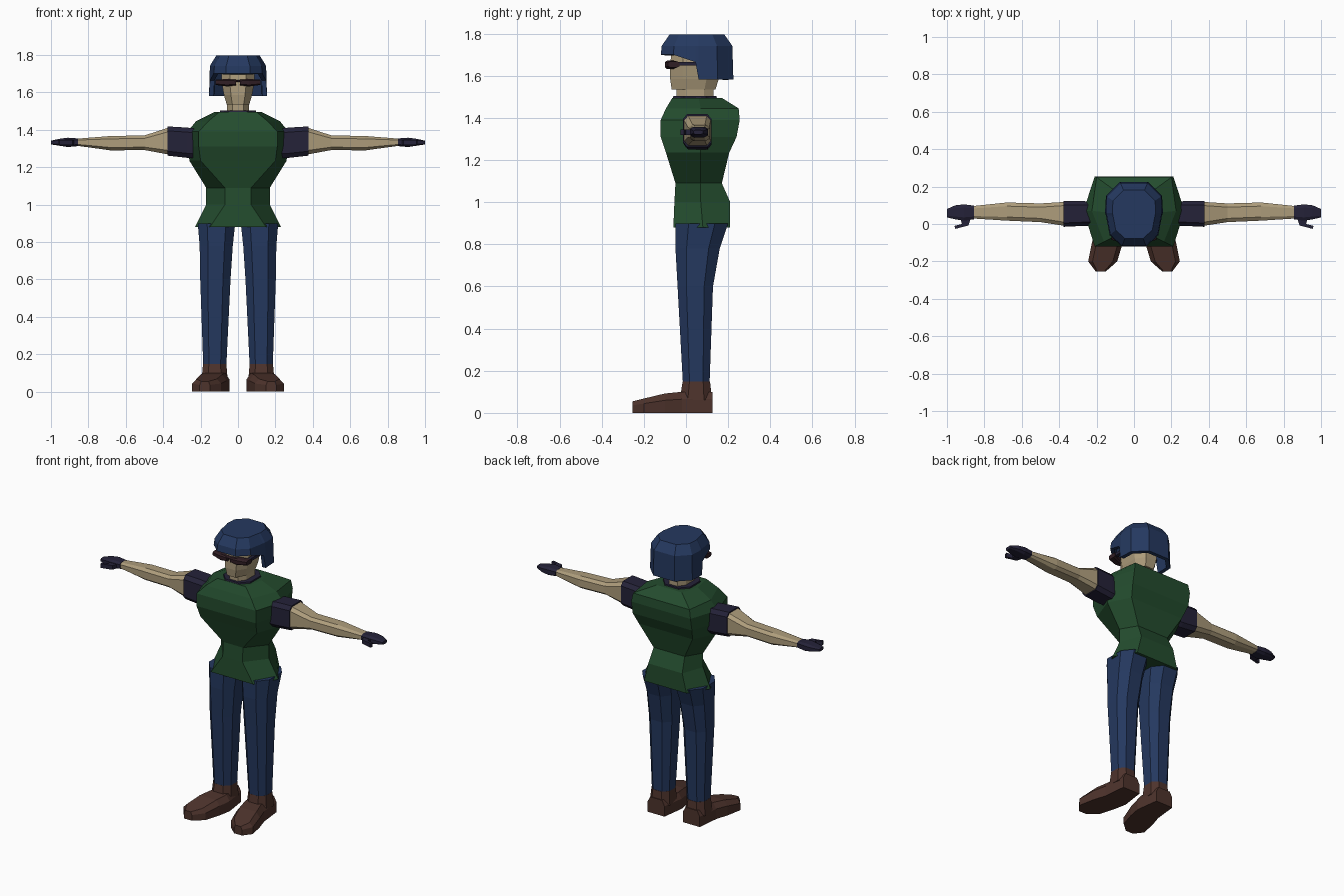
import bpy, bmesh
from mathutils import Vector

cube = bpy.data.objects.get("Cube")
if cube:
    bpy.data.objects.remove(cube, do_unlink=True)


def material(name, r, g, b):
    m = bpy.data.materials.new(name)
    m.use_nodes = True
    m.diffuse_color = (r, g, b, 1)
    m.node_tree.nodes["Principled BSDF"].inputs["Base Color"].default_value = (r, g, b, 1)
    return m


GREEN = material("shirt green", .017, .072, .027)
BLUE = material("denim blue", .018, .04, .115)
NAVY = material("trim navy", .018, .016, .04)
SKIN = material("skin tan", .42, .335, .2)
BROWN = material("shoe brown", .075, .033, .025)
PLUM = material("glasses plum", .03, .013, .018)


def loft(name, rings, mat, cap=True, mirror=False):
    """Bridge equal-length rings with flat quads and close both ends."""
    bm = bmesh.new()
    loops = [[bm.verts.new(p) for p in ring] for ring in rings]
    n = len(loops[0])
    for a, b in zip(loops, loops[1:]):
        for i in range(n):
            j = (i + 1) % n
            bm.faces.new((a[i], a[j], b[j], b[i]))
    if cap:
        bm.faces.new(loops[0])
    bm.faces.new(loops[-1])
    bmesh.ops.recalc_face_normals(bm, faces=bm.faces)
    mesh = bpy.data.meshes.new(name)
    bm.to_mesh(mesh)
    bm.free()
    mesh.materials.append(mat)
    ob = bpy.data.objects.new(name, mesh)
    bpy.context.collection.objects.link(ob)
    if mirror:
        ob.modifiers.new("Mirror", 'MIRROR').use_mirror_merge = False
    return ob


def octagon(u0, u1, v0, v1, cut):
    """Rectangle with corners cut off by a share of each half side."""
    cu, cv = (u1 - u0) / 2 * cut, (v1 - v0) / 2 * cut
    return [(u0 + cu, v0), (u1 - cu, v0), (u1, v0 + cv), (u1, v1 - cv),
            (u1 - cu, v1), (u0 + cu, v1), (u0, v1 - cv), (u0, v0 + cv)]


def upright(z, x0, x1, y0, y1, cut=.5):
    return [(x, y, z) for x, y in octagon(x0, x1, y0, y1, cut)]


def sideways(x, y0, y1, z0, z1, cut=.4):
    return [(x, y, z) for y, z in octagon(y0, y1, z0, z1, cut)]


def body_ring(z, front_x, front_y, side_x, side_y, back_x, back_y):
    half = [(front_x, front_y), (side_x, side_y), (back_x, back_y)]
    return [(x, y, z) for x, y in half + [(-x, y) for x, y in reversed(half)]]


# Shirt
loft("shirt", [body_ring(*r) for r in (
    (.88, .15, -.06, .23, .08, .15, .21),
    (1.0, .07, -.055, .17, .07, .12, .21),
    (1.09, .07, -.05, .17, .07, .11, .17),
    (1.235, .2, -.095, .26, .07, .19, .205),
    (1.31, .21, -.12, .265, .07, .21, .24),
    (1.39, .21, -.12, .27, .07, .21, .255),
    (1.445, .16, -.095, .225, .07, .2, .25),
    (1.495, .1, -.065, .125, .06, .09, .17))], GREEN)

# Collar and neck
loft("collar", [upright(1.475, -.1, .1, -.07, .15),
                upright(1.503, -.095, .095, -.06, .145)], NAVY)
loft("neck", [upright(1.48, -.06, .06, -.045, .13),
              upright(1.56, -.06, .06, -.045, .13)], SKIN)

# Head
loft("head", [upright(1.535, -.06, .06, -.068, .14),
              upright(1.585, -.075, .075, -.075, .155),
              upright(1.65, -.087, .087, -.075, .16),
              upright(1.76, -.087, .087, -.065, .16)], SKIN)

# Glasses: two lenses, bridge and side arms
loft("lenses", [sideways(.012, -.1, -.06, 1.638, 1.668),
                sideways(.06, -.1, -.05, 1.632, 1.672),
                sideways(.12, -.085, -.03, 1.64, 1.668)], PLUM, mirror=True)
loft("bridge", [sideways(-.02, -.098, -.065, 1.655, 1.667),
                sideways(.02, -.098, -.065, 1.655, 1.667)], PLUM)
loft("glasses_arms", [sideways(.095, -.08, .07, 1.648, 1.666),
                      sideways(.115, -.08, .07, 1.648, 1.666)], NAVY, mirror=True)

# Helmet: open shell, high brow in front and low at the sides and back
half = [(.065, -.12), (.13, -.06), (.15, .045), (.155, .06), (.15, .15), (.075, .225)]
outline = half + [(-x, y) for x, y in reversed(half)]


def helmet_ring(z, size, drop=0):
    return [(x * size, .05 + (y - .05) * size,
             z - (drop if y > .05 else drop * .3 if y > 0 else 0)) for x, y in outline]


helmet = loft("helmet", [helmet_ring(1.7, 1, .118), helmet_ring(1.742, .97),
                         helmet_ring(1.797, .75)], BLUE, cap=False)
shell = helmet.modifiers.new("Shell", 'SOLIDIFY')
shell.thickness = .025
shell.offset = -1

# Sleeves, arms and gloves
loft("sleeves", [sideways(.22, -.01, .12, 1.25, 1.405, .3),
                 sideways(.27, -.01, .122, 1.25, 1.412, .3),
                 sideways(.376, -.015, .122, 1.262, 1.418, .3)], NAVY, mirror=True)
loft("arms", [sideways(.37, -.01, .118, 1.268, 1.412, .3),
              sideways(.5, .01, .11, 1.292, 1.37),
              sideways(.68, .018, .115, 1.29, 1.367),
              sideways(.87, .03, .095, 1.316, 1.352)], SKIN, mirror=True)
loft("gloves", [sideways(.855, .025, .098, 1.313, 1.354),
                sideways(.91, .018, .105, 1.308, 1.358),
                sideways(.955, .025, .1, 1.315, 1.352),
                sideways(1.0, .035, .08, 1.322, 1.342)], NAVY, mirror=True)
thumb = [(.87, .04), (.885, -.008), (.955, -.026), (.96, -.01), (.92, 0), (.93, .04)]
loft("thumbs", [[(x, y, z) for x, y in thumb] for z in (1.318, 1.345)], NAVY, mirror=True)

# Trouser legs
loft("trouser_legs", [upright(.145, .062, .186, -.015, .112),
                      upright(.6, .04, .202, -.04, .128),
                      upright(.78, .028, .205, -.05, .16),
                      upright(.9, .015, .215, -.05, .2)], BLUE, mirror=True)

# Shoes, toes turned out, with an ankle cuff
shoe = []
for y, x0, x1, h in ((.125, .065, .185, .1), (-.02, .045, .2, .1),
                     (-.1, .06, .225, .092), (-.2, .09, .245, .068),
                     (-.253, .15, .205, .055)):
    s = .15 * (x1 - x0)
    shoe.append([(x0, y, 0), (x1, y, 0), (x1, y, h * .65),
                 (x1 - s, y, h), (x0 + s, y, h), (x0, y, h * .65)])
loft("shoes", shoe, BROWN, mirror=True)
loft("shoe_cuffs", [upright(.06, .055, .195, -.03, .124),
                    upright(.148, .062, .187, -.016, .114)], BROWN, mirror=True)
